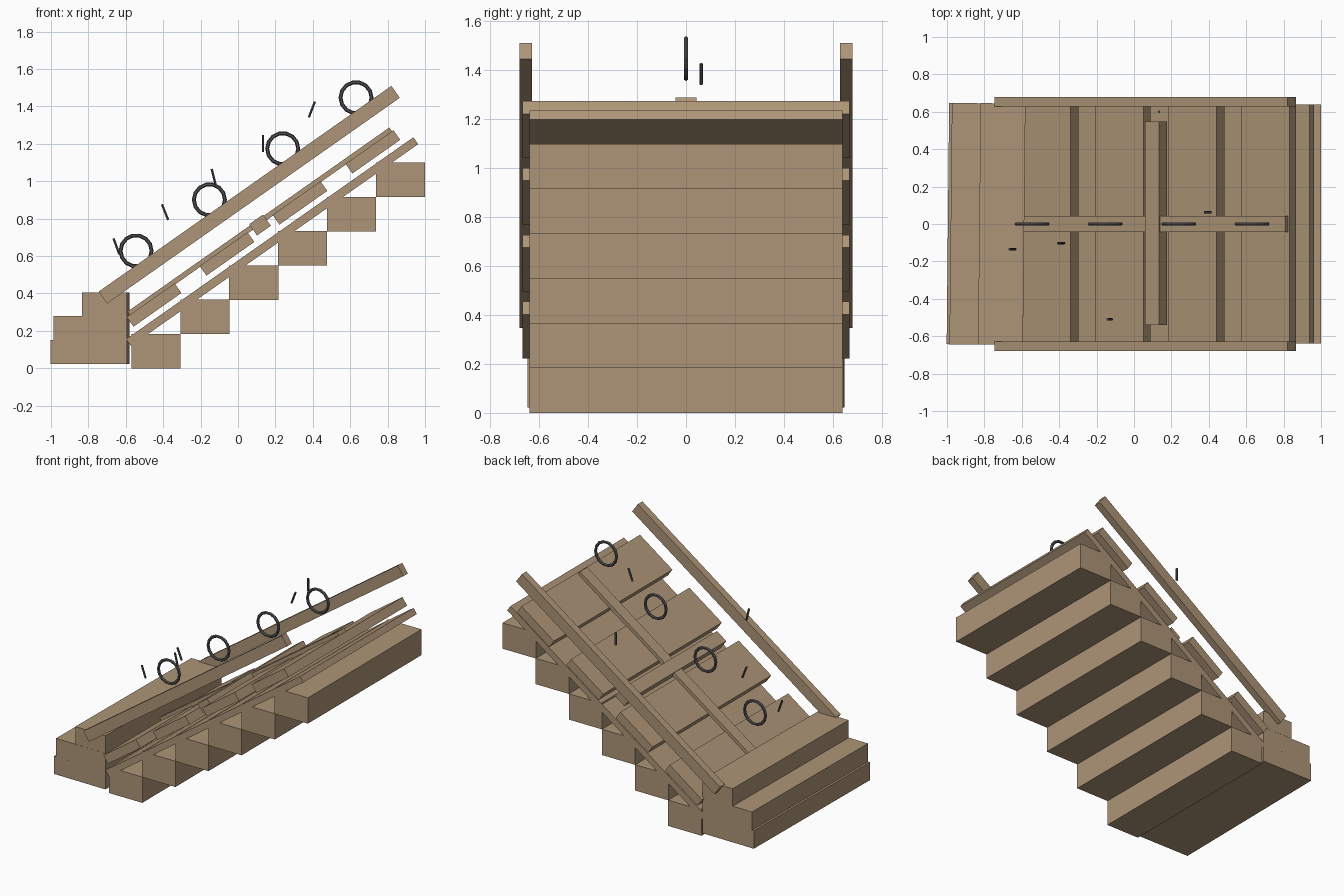
import bpy
import math
from mathutils import Vector

if "Cube" in bpy.data.objects:
    bpy.data.objects.remove(bpy.data.objects["Cube"])

SLOPE = math.radians(35.1)
U = Vector((math.cos(SLOPE), 0, math.sin(SLOPE)))    # up the slope
N = Vector((-math.sin(SLOPE), 0, math.cos(SLOPE)))   # out of the slope


def material(name, rgb):
    m = bpy.data.materials.new(name)
    m.diffuse_color = (*rgb, 1)
    m.use_nodes = True
    m.node_tree.nodes["Principled BSDF"].inputs["Base Color"].default_value = m.diffuse_color
    return m


WOOD = material("brown_wood", (0.42, 0.30, 0.185))
METAL = material("dark_metal", (0.085, 0.085, 0.09))


def box(name, centre, size, rot=(0, 0, 0)):
    bpy.ops.mesh.primitive_cube_add(size=1, location=centre, rotation=rot)
    ob = bpy.context.object
    ob.name = name
    ob.scale = size
    ob.data.materials.append(WOOD)
    return ob


def block(name, x0, x1, y0, y1, z0, z1, rot=(0, 0, 0)):
    return box(name, ((x0 + x1) / 2, (y0 + y1) / 2, (z0 + z1) / 2),
               (x1 - x0, y1 - y0, z1 - z0), rot)


def sloped(name, x, z, length, thick, y0, y1):
    """Board along the slope, placed by its lower end's top edge."""
    c = Vector((x, (y0 + y1) / 2, z)) + U * length / 2 - N * thick / 2
    return box(name, c, (length, y1 - y0, thick), (0, -SLOPE, 0))


# Staircase blocks
for i in range(6):
    x, z = -0.57 + 0.2615 * i, 0.183 * i
    block(f"step_{i + 1}", x, x + 0.2625, -0.64, 0.64, z, z + 0.184)

# Stepped footing, turned very slightly
TURN = (0, 0, math.radians(-0.6))
block("footing_lower", -0.995, -0.587, -0.645, 0.645, 0.022, 0.15, TURN)
block("footing_middle", -0.98, -0.587, -0.645, 0.645, 0.15, 0.28, TURN)
block("footing_upper", -0.827, -0.587, -0.645, 0.645, 0.28, 0.405, TURN)

# Sloped boards
sloped("base_board", -0.598, 0.156, 1.877, 0.045, -0.64, 0.64)
for i in range(4):
    sloped(f"panel_{i + 1}", -0.595 + 0.39 * i, 0.274 + 0.273 * i,
           0.313, 0.063, -0.668, 0.668)
sloped("centre_strip", -0.59, 0.304, 1.71, 0.028, -0.042, 0.042)
sloped("cross_bar", 0.06, 0.77, 0.09, 0.073, -0.54, 0.548)
sloped("front_rail", -0.745, 0.41, 1.913, 0.078, -0.68, -0.628)
sloped("back_rail", -0.745, 0.41, 1.913, 0.078, 0.628, 0.68)

# Upright rings over the centre line
for i in range(4):
    bpy.ops.mesh.primitive_torus_add(
        major_segments=14, minor_segments=6, major_radius=0.083, minor_radius=0.0105,
        location=(-0.545 + 0.392 * i, 0, 0.628 + 0.273 * i), rotation=(math.pi / 2, 0, 0))
    ob = bpy.context.object
    ob.name = f"ring_{i + 1}"
    ob.data.materials.append(METAL)

# Scattered pins: x, y, z, lean in x
for i, (x, y, z, lean) in enumerate([
        (-0.650, -0.135, 0.652, -20), (-0.390, -0.102, 0.835, -22),
        (-0.130, -0.510, 1.022, -14), (0.134, 0.600, 1.202, 0),
        (0.395, 0.062, 1.384, 21)]):
    bpy.ops.mesh.primitive_cylinder_add(
        vertices=6, radius=0.007, depth=0.09, location=(x, y, z),
        rotation=(0, math.radians(lean), 0))
    ob = bpy.context.object
    ob.name = f"pin_{i + 1}"
    ob.data.materials.append(METAL)
